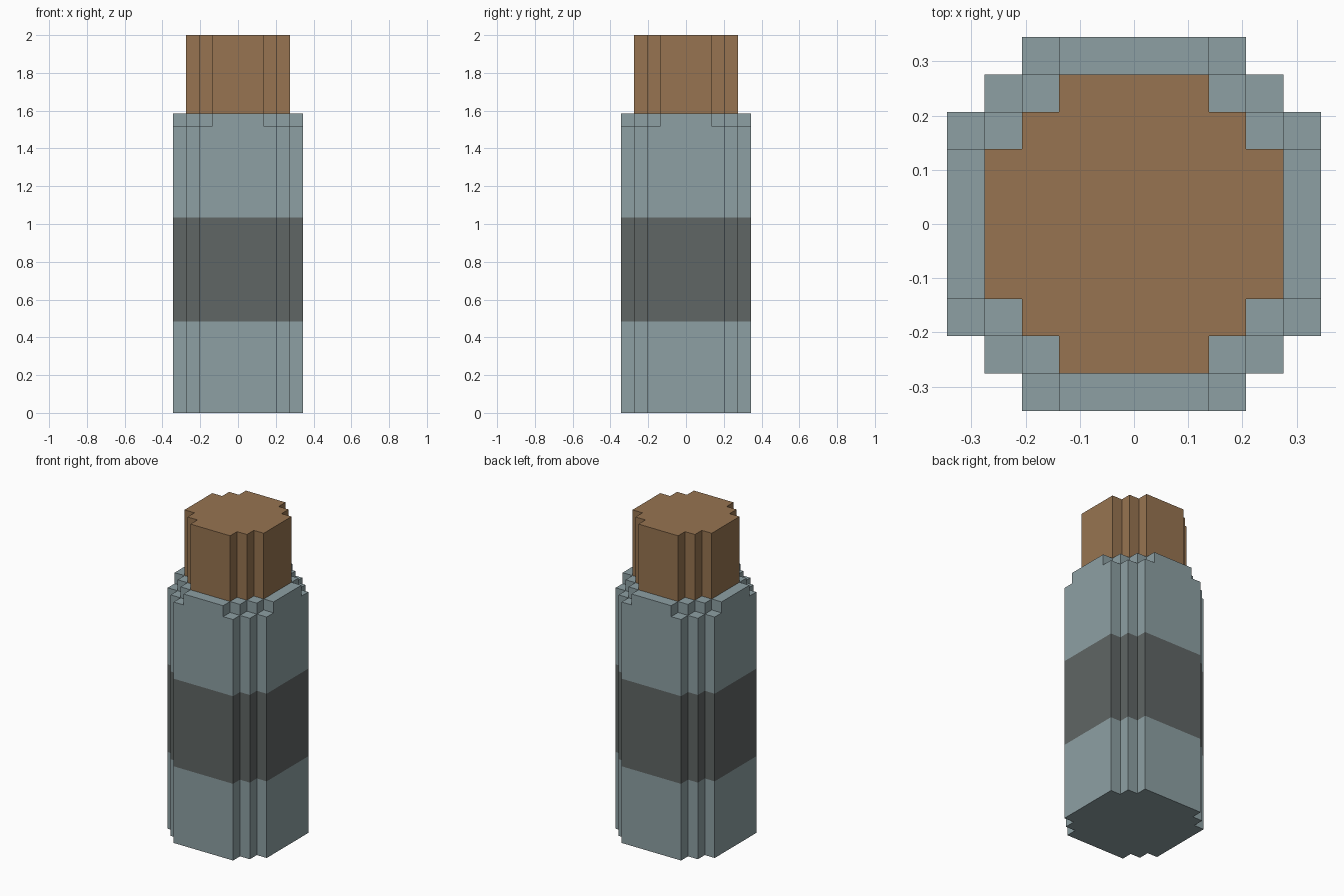
import bpy
import bmesh

cube = bpy.data.objects.get("Cube")
if cube:
    bpy.data.objects.remove(cube, do_unlink=True)

U = 2 / 29  # size of one block


def material(name, rgb):
    mat = bpy.data.materials.new(name)
    mat.use_nodes = True
    mat.diffuse_color = (*rgb, 1)
    mat.node_tree.nodes["Principled BSDF"].inputs["Base Color"].default_value = (*rgb, 1)
    return mat


grey_blue = material("grey_blue", (0.27, 0.352, 0.371))
dark_grey = material("dark_grey", (0.117, 0.133, 0.13))
brown = material("brown", (0.309, 0.175, 0.082))


def stepped_outline(corners):
    """Full outline from the outer corners of one quarter, in blocks."""
    quarter = [corners[0]]
    for (_, y0), (x1, y1) in zip(corners, corners[1:]):
        quarter += [(x1, y0), (x1, y1)]
    outline = []
    for _ in range(4):
        outline += quarter
        quarter = [(-y, x) for x, y in quarter]
    return outline


def stepped_column(name, corners, levels, bands, bottom=False):
    """Stack walls between the levels, one material per band, and cap the top."""
    bm = bmesh.new()
    outline = stepped_outline(corners)
    rings = [[bm.verts.new((x * U, y * U, z * U)) for x, y in outline] for z in levels]
    mats = list(dict.fromkeys(bands))
    for low, high, band in zip(rings, rings[1:], bands):
        for i in range(len(outline)):
            j = (i + 1) % len(outline)
            face = bm.faces.new((low[i], low[j], high[j], high[i]))
            face.material_index = mats.index(band)
    bm.faces.new(rings[-1]).material_index = mats.index(bands[-1])
    if bottom:
        bm.faces.new(rings[0][::-1]).material_index = mats.index(bands[0])
    mesh = bpy.data.meshes.new(name)
    bm.to_mesh(mesh)
    bm.free()
    for mat in mats:
        mesh.materials.append(mat)
    obj = bpy.data.objects.new(name, mesh)
    bpy.context.collection.objects.link(obj)
    return obj


# Main casing with the dark band around its middle
stepped_column("casing", [(5, 3), (4, 4), (3, 5)], [0, 7, 15, 22],
               [grey_blue, dark_grey, grey_blue], bottom=True)

# Raised rim, notched at the corners
stepped_column("rim", [(5, 2), (4, 3), (3, 4), (2, 5)], [22, 23], [grey_blue])

# Core standing out of the casing
stepped_column("core", [(4, 2), (3, 3), (2, 4)], [23, 29], [brown])
